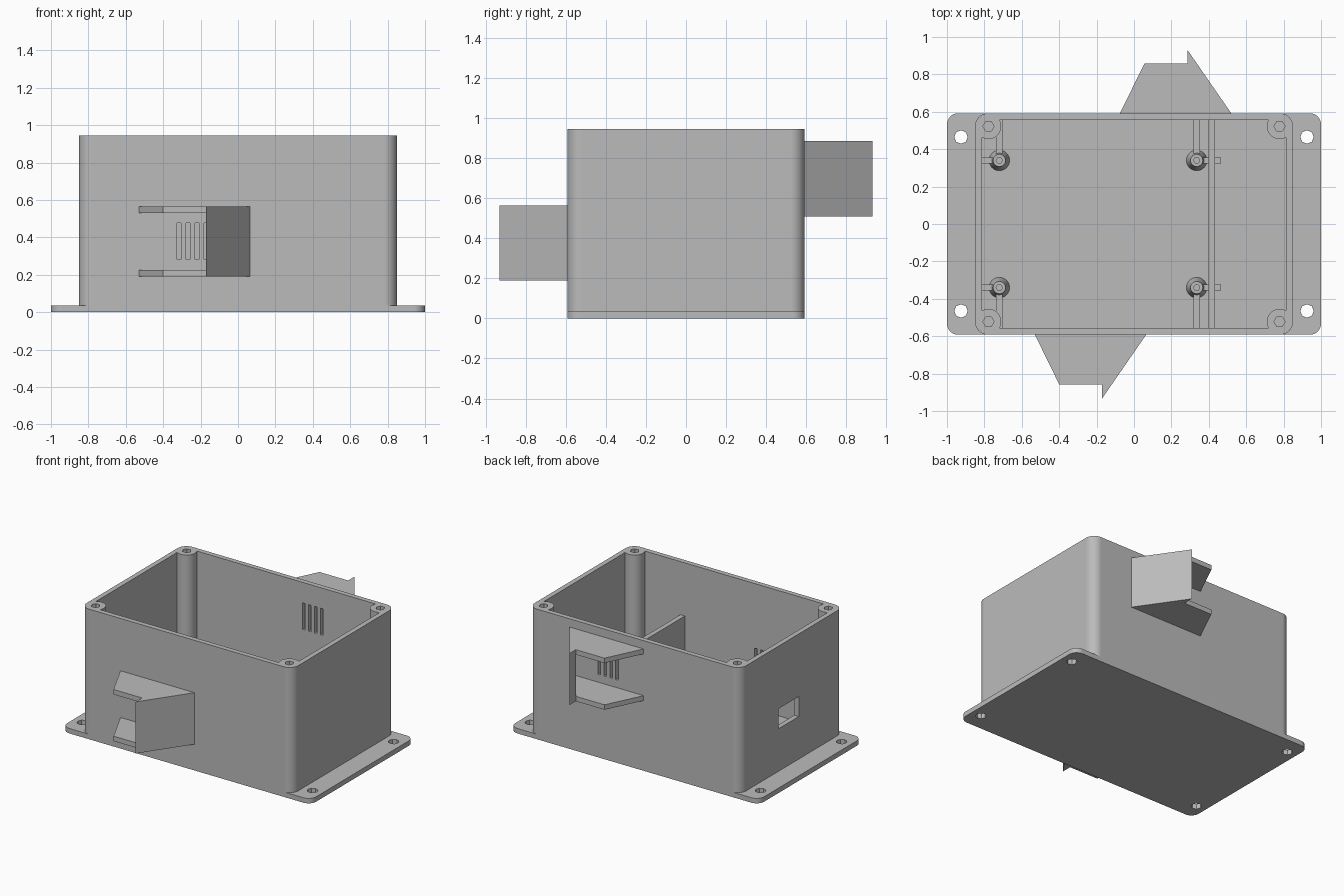
import bpy, bmesh, math

cube = bpy.data.objects.get("Cube")
if cube:
    bpy.data.objects.remove(cube, do_unlink=True)

grey = bpy.data.materials.new("plastic_grey")
grey.use_nodes = True
grey.diffuse_color = (0.5, 0.5, 0.5, 1)
grey.node_tree.nodes["Principled BSDF"].inputs["Base Color"].default_value = (0.5, 0.5, 0.5, 1)

W, D, H = 0.85, 0.592, 0.945   # half width, half depth and height of the box
T = 0.036                      # wall and plate thickness
FLOOR = T
parts = []


def prism(name, points, z0, z1, top_scale=None):
    """Extrude an outline from z0 to z1."""
    bm = bmesh.new()
    low = [bm.verts.new((x, y, z0)) for x, y in points]
    high = [bm.verts.new((x, y, z1)) for x, y in points]
    bm.faces.new(low)
    bm.faces.new(high)
    n = len(points)
    for i in range(n):
        j = (i + 1) % n
        bm.faces.new((low[i], low[j], high[j], high[i]))
    bmesh.ops.recalc_face_normals(bm, faces=bm.faces)
    mesh = bpy.data.meshes.new(name)
    bm.to_mesh(mesh)
    bm.free()
    mesh.materials.append(grey)
    obj = bpy.data.objects.new(name, mesh)
    bpy.context.collection.objects.link(obj)
    return obj


def block(name, x0, x1, y0, y1, z0, z1):
    return prism(name, [(x0, y0), (x1, y0), (x1, y1), (x0, y1)], z0, z1)


def ring(x, y, r, n):
    return [(x + r * math.cos(math.tau * i / n), y + r * math.sin(math.tau * i / n)) for i in range(n)]


def rounded(hx, hy, r, steps=8):
    pts = []
    for q, (sx, sy) in enumerate([(1, 1), (-1, 1), (-1, -1), (1, -1)]):
        for i in range(steps + 1):
            a = math.pi / 2 * (q + i / steps)
            pts.append((sx * (hx - r) + r * math.cos(a), sy * (hy - r) + r * math.sin(a)))
    return pts


def combine(obj, tools, operation):
    """Apply booleans and discard the tool objects."""
    for tool in tools:
        mod = obj.modifiers.new("combine", 'BOOLEAN')
        mod.operation, mod.object, mod.solver = operation, tool, 'EXACT'
    graph = bpy.context.evaluated_depsgraph_get()
    mesh = bpy.data.meshes.new_from_object(obj.evaluated_get(graph))
    obj.modifiers.clear()
    obj.data = mesh
    for tool in tools:
        bpy.data.objects.remove(tool, do_unlink=True)


corners = [(sx, sy) for sx in (-1, 1) for sy in (-1, 1)]

# Mounting plate with four screw holes
plate = prism("base_plate", rounded(1.0, D, 0.06), 0, T)
combine(plate, [prism("hole", ring(sx * 0.925, sy * 0.465, 0.036, 8), -0.1, 0.2)
                for sx, sy in corners], 'DIFFERENCE')
parts.append(plate)

# Open box with round corner columns
walls = prism("box_walls", rounded(W, D, 0.07), FLOOR, H)
combine(walls, [prism("cavity", rounded(W - T, D - T, 0.035), -0.1, 1.2)], 'DIFFERENCE')
combine(walls, [prism("column", ring(sx * 0.778, sy * 0.522, 0.068, 32), FLOOR, H)
                for sx, sy in corners], 'UNION')

# Lid screw holes, vent slots and the side window
cuts = [prism("hole", ring(sx * 0.778, sy * 0.522, 0.03, 6), 0.45, 1.1) for sx, sy in corners]
for i in range(4):
    x = -0.326 + i * 0.048
    cuts.append(block("slot", x, x + 0.021, -0.7, -0.5, 0.283, 0.476))
    cuts.append(block("slot", x + 0.455, x + 0.476, 0.5, 0.7, 0.603, 0.796))
cuts.append(block("window", -0.95, -0.75, -0.08, 0.15, 0.345, 0.49))
combine(walls, cuts, 'DIFFERENCE')
parts.append(walls)

# Inner partition
parts.append(block("partition", 0.398, 0.433, -D + T, D - T, FLOOR, 0.56))


# Vent hoods: two shelves joined by a slanted baffle
def hood(name, side, dx, z0, z1):
    def place(pts):
        return [(x + dx, y * side) for x, y in pts]
    obj = prism(name, place([(-0.53, D), (-0.4, 0.857), (-0.17, 0.857),
                             (-0.17, 0.932), (0.065, D)]), z0, z1)
    gap = prism("gap", place([(-0.7, 0.5), (0.0765, 0.5), (-0.239, 0.957), (-0.7, 0.957)]),
                z0 + T, z1 - T)
    combine(obj, [gap], 'DIFFERENCE')
    parts.append(obj)


hood("front_vent_hood", -1, 0, 0.19, 0.565)
hood("back_vent_hood", 1, 0.455, 0.51, 0.885)


# Tapered circuit board posts braced by low ribs
def post(x, sy, out):
    y = sy * 0.34
    obj = prism("board_post", ring(x, y, 0.055, 24), FLOOR, 0.16)
    for v in obj.data.vertices:
        if v.co.z > 0.1:
            v.co.x = x + (v.co.x - x) * 0.6
            v.co.y = y + (v.co.y - y) * 0.6
    ends = sorted((y, sy * (D - T)))
    sides = sorted((x, out))
    ribs = [block("rib", x - 0.018, x + 0.018, ends[0], ends[1], FLOOR, 0.125),
            block("rib", sides[0], sides[1], y - 0.016, y + 0.016, FLOOR, 0.125)]
    combine(obj, ribs, 'UNION')
    combine(obj, [prism("hole", ring(x, y, 0.017, 6), 0.05, 0.3)], 'DIFFERENCE')
    parts.append(obj)


for s in (-1, 1):
    post(-0.72, s, -W + T)
    post(0.335, s, 0.465)

# Smooth the curved faces, keep edges sharp
bpy.ops.object.select_all(action='DESELECT')
for obj in parts:
    obj.select_set(True)
bpy.context.view_layer.objects.active = parts[0]
bpy.ops.object.shade_smooth_by_angle(angle=math.radians(30))
for obj in parts:
    mod = obj.modifiers.new("even_shading", 'WEIGHTED_NORMAL')
    mod.keep_sharp = True
